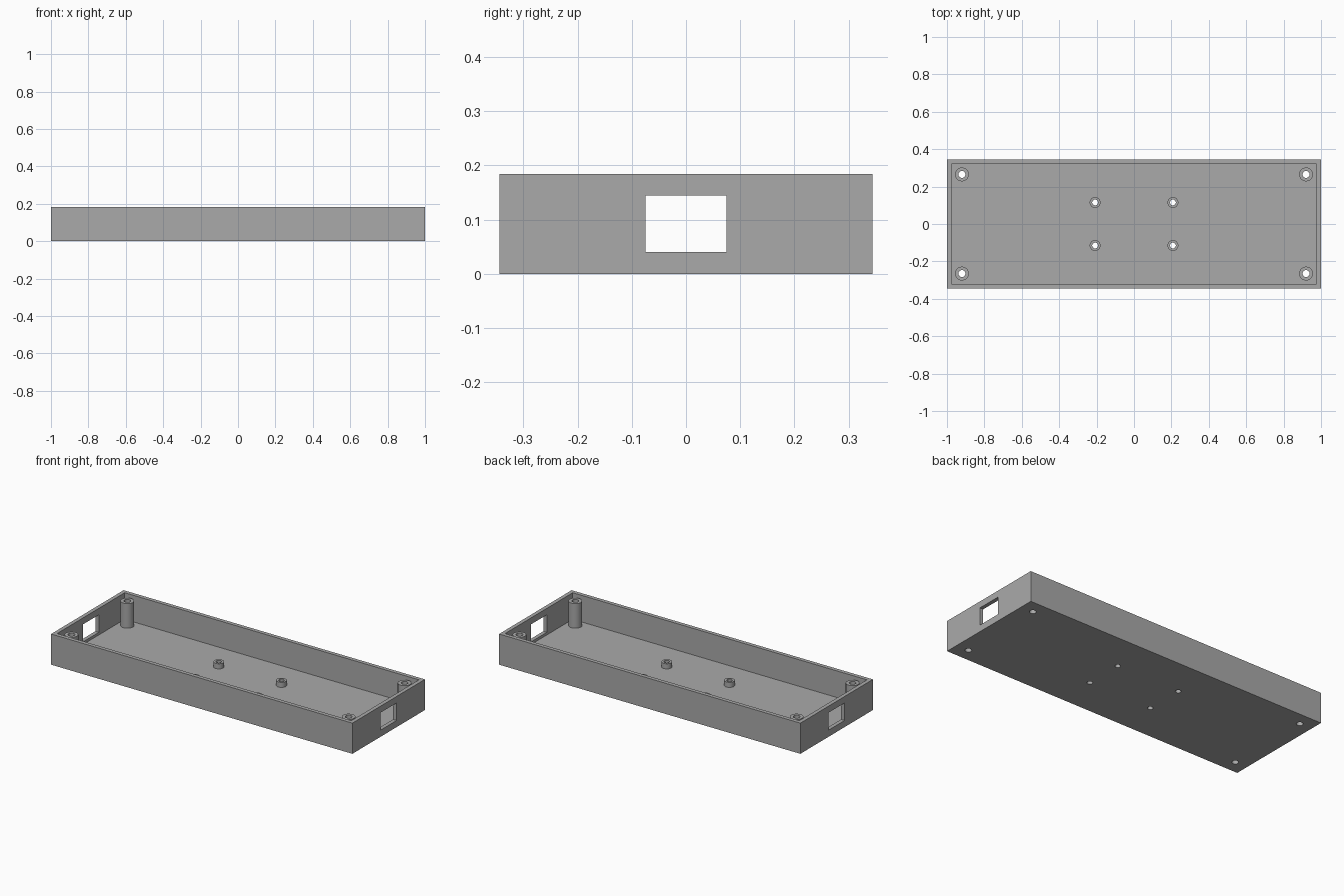
import bpy
import bmesh
from mathutils import Matrix

cube = bpy.data.objects.get("Cube")
if cube:
    bpy.data.objects.remove(cube, do_unlink=True)

LENGTH, WIDTH, HEIGHT = 2.0, 0.688, 0.184
WALL, FLOOR = 0.0235, 0.0245

grey = bpy.data.materials.new("plain grey")
grey.use_nodes = True
colour = (0.4, 0.4, 0.4, 1)
grey.diffuse_color = colour
grey.node_tree.nodes["Principled BSDF"].inputs["Base Color"].default_value = colour


def finish(name, bm):
    mesh = bpy.data.meshes.new(name)
    bm.to_mesh(mesh)
    bm.free()
    mesh.materials.append(grey)
    obj = bpy.data.objects.new(name, mesh)
    bpy.context.collection.objects.link(obj)
    return obj


def add_box(bm, size, centre):
    bmesh.ops.create_cube(bm, size=1, matrix=Matrix.Translation(centre) @ Matrix.Diagonal((*size, 1)))


def add_cylinder(bm, radius, x, y, low, high):
    bmesh.ops.create_cone(bm, cap_ends=True, segments=32, radius1=radius, radius2=radius,
                          depth=high - low, matrix=Matrix.Translation((x, y, (low + high) / 2)))


def cut(target, cutter):
    mod = target.modifiers.new("cut", "BOOLEAN")
    mod.operation = "DIFFERENCE"
    mod.solver = "EXACT"
    mod.object = cutter
    bpy.context.view_layer.objects.active = target
    bpy.ops.object.modifier_apply(modifier=mod.name)


# Solid block that becomes the open tray
bm = bmesh.new()
add_box(bm, (LENGTH, WIDTH, HEIGHT), (0, 0, HEIGHT / 2))
tray = finish("tray", bm)

# Cavity, end windows and screw holes
cutters = []
bm = bmesh.new()
add_box(bm, (LENGTH - 2 * WALL, WIDTH - 2 * WALL, HEIGHT), (0, 0, FLOOR + HEIGHT / 2))
cutters.append(finish("cavity_cutter", bm))
bm = bmesh.new()
add_box(bm, (LENGTH + 0.2, 0.15, 0.105), (0, 0, 0.0925))
cutters.append(finish("window_cutter", bm))

# Name, x, y, outer radius, hole radius, top height
KINDS = [("corner_post", 0.92, 0.265, 0.037, 0.0185, 0.172),
         ("standoff", 0.208, 0.115, 0.029, 0.0155, 0.055)]
SIDES = [(sx, sy) for sx in (-1, 1) for sy in (-1, 1)]
bm = bmesh.new()
for name, x, y, outer, inner, top in KINDS:
    for sx, sy in SIDES:
        add_cylinder(bm, inner, sx * x, sy * y, -0.05, HEIGHT + 0.05)
cutters.append(finish("hole_cutter", bm))

for cutter in cutters:
    cutter.hide_render = True
    cut(tray, cutter)

# Hollow posts standing on the floor
for name, x, y, outer, inner, top in KINDS:
    for sx, sy in SIDES:
        bm = bmesh.new()
        add_cylinder(bm, outer, sx * x, sy * y, FLOOR, top)
        label = f"{'back' if sy > 0 else 'front'}_{'left' if sx > 0 else 'right'}_{name}"
        post = finish(label, bm)
        cut(post, cutters[-1])

# Remove helpers and smooth the round sides
for cutter in cutters:
    bpy.data.objects.remove(cutter, do_unlink=True)
bpy.ops.object.select_all(action="DESELECT")
for obj in bpy.context.scene.objects:
    if obj.type == "MESH" and (obj.name == "tray" or obj.name.endswith(("_post", "_standoff"))):
        obj.select_set(True)
        bpy.context.view_layer.objects.active = obj
bpy.ops.object.shade_smooth_by_angle()
